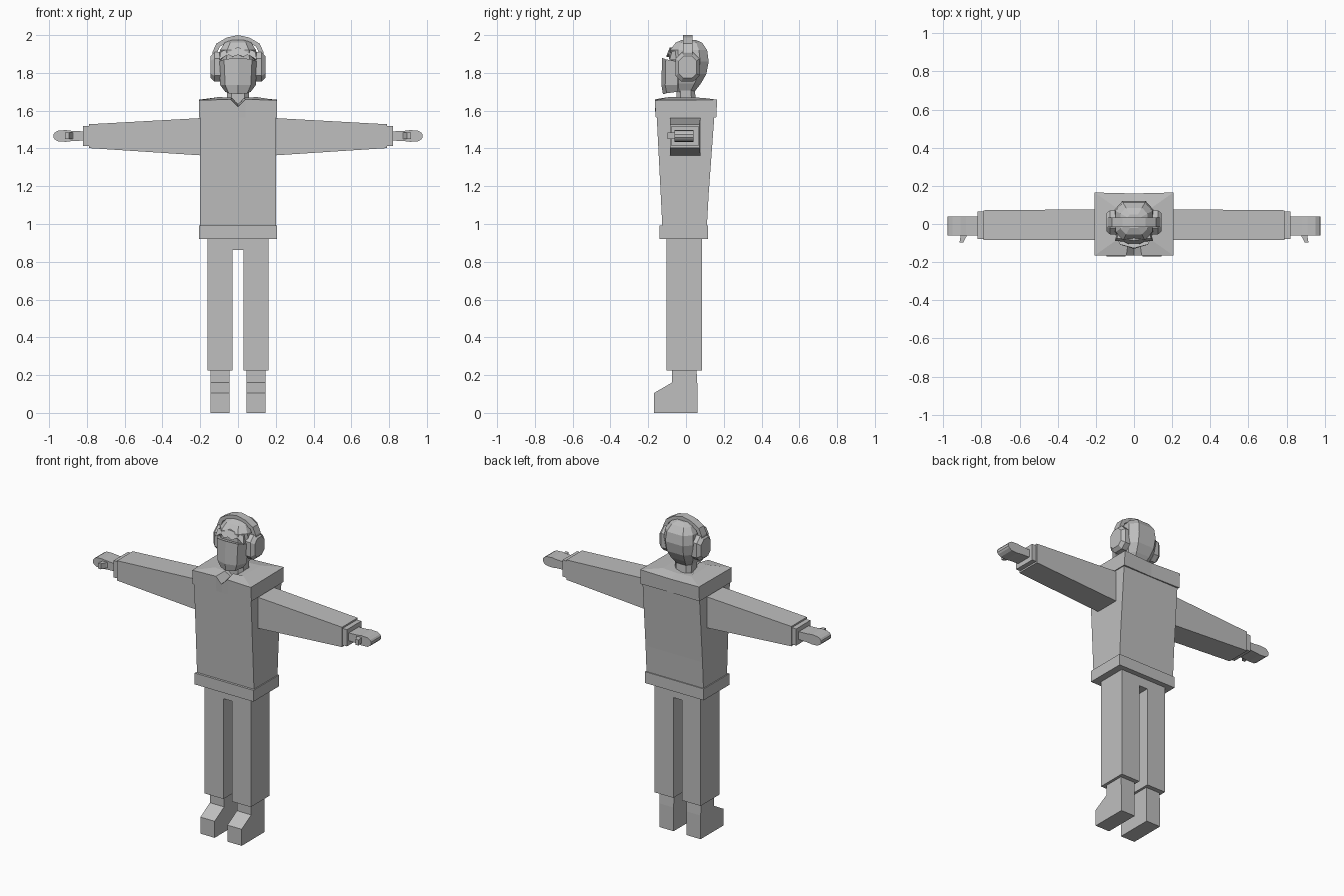
import bpy, bmesh

grey = bpy.data.materials.new("light_grey")
grey.diffuse_color = (0.52, 0.52, 0.52, 1)


def loft(name, rings):
    """Skin a stack of equal-length point rings and cap both ends."""
    bm = bmesh.new()
    vs = [[bm.verts.new(p) for p in r] for r in rings]
    n = len(rings[0])
    for a, b in zip(vs, vs[1:]):
        for i in range(n):
            j = (i + 1) % n
            bm.faces.new((a[i], a[j], b[j], b[i]))
    bm.faces.new(vs[0][::-1])
    bm.faces.new(vs[-1])
    bmesh.ops.recalc_face_normals(bm, faces=bm.faces)
    me = bpy.data.meshes.new(name)
    bm.to_mesh(me)
    bm.free()
    me.materials.append(grey)
    ob = bpy.data.objects.new(name, me)
    bpy.context.collection.objects.link(ob)
    return ob


def rect_z(w, y0, y1, z, cx=0):
    return [(cx - w, y0, z), (cx + w, y0, z), (cx + w, y1, z), (cx - w, y1, z)]


def rect_x(x, y0, y1, z0, z1):
    return [(x, y0, z0), (x, y1, z0), (x, y1, z1), (x, y0, z1)]


def oct_z(w, y0, y1, z):
    a, d = w * 0.6, (y1 - y0) * 0.22
    return [(-a, y0, z), (a, y0, z), (w, y0 + d, z), (w, y1 - d, z),
            (a, y1, z), (-a, y1, z), (-w, y1 - d, z), (-w, y0 + d, z)]


# Jacket body and hem
loft("torso", [rect_z(0.2, -0.125, 0.11, 0.98), rect_z(0.2, -0.134, 0.12, 1.16),
               rect_z(0.2, -0.155, 0.15, 1.57)])
loft("hem", [rect_z(0.206, -0.14, 0.117, 0.92), rect_z(0.206, -0.14, 0.117, 0.992)])

# Collar with a notch at the front, rising slightly to the neck
edge = [(-0.206, -0.165, 1.655), (-0.04, -0.165, 1.66), (0, -0.165, 1.62), (0.04, -0.165, 1.66),
        (0.206, -0.165, 1.655), (0.206, 0.165, 1.658), (0, 0.16, 1.652), (-0.206, 0.165, 1.658)]
inner = [(-0.1, -0.09, 1.672), (-0.03, -0.09, 1.668), (0, -0.07, 1.632), (0.03, -0.09, 1.668),
         (0.1, -0.09, 1.672), (0.1, 0.09, 1.668), (0, 0.09, 1.662), (-0.1, 0.09, 1.668)]
loft("collar", [[(x, y * 0.97, 1.565) for x, y, z in edge], edge, inner])

# Head, neck and face mask
loft("neck", [oct_z(0.055, -0.05, 0.055, 1.62), oct_z(0.06, -0.05, 0.045, 1.73)])
loft("head", [oct_z(*r) for r in [
    (0.055, -0.06, 0.045, 1.70), (0.08, -0.075, 0.08, 1.745), (0.096, -0.08, 0.108, 1.795),
    (0.102, -0.085, 0.12, 1.86), (0.096, -0.085, 0.112, 1.92),
    (0.07, -0.055, 0.085, 1.96), (0.035, -0.02, 0.05, 1.975)]])


def mask_ring(w, y, z, peak):
    return [(-w, -0.045, z), (-w * 0.72, y + 0.02, z + peak * 0.6), (0, y, z + peak),
            (w * 0.72, y + 0.02, z + peak * 0.6), (w, -0.045, z)]


loft("face_mask", [mask_ring(0.068, -0.122, 1.70, -0.013), mask_ring(0.094, -0.13, 1.735, 0),
                   mask_ring(0.103, -0.127, 1.86, 0.02)])

# Jagged fringe over the mask
fringe = [(-0.1, 1.868), (-0.055, 1.9), (-0.03, 1.885), (0, 1.895), (0.03, 1.885), (0.055, 1.9),
          (0.1, 1.868), (0.09, 1.915), (0, 1.935), (-0.09, 1.915)]
loft("fringe", [[(x, -0.112 + 2.5 * x * x + (z - 1.87) * 0.4, z) for x, z in fringe],
                [(x * 0.9, -0.05, z) for x, z in fringe]])

# Headphone band: an angular arch, swept along its path
outer = [(-0.14, 1.85), (-0.135, 1.91), (-0.115, 1.955), (-0.06, 1.987), (0, 2.0),
         (0.06, 1.987), (0.115, 1.955), (0.135, 1.91), (0.14, 1.85)]
band = []
for x, z in outer:
    xi, zi = x * 0.84, 1.85 + (z - 1.85) * 0.84
    band.append([(x, -0.015, z), (x, 0.035, z), (xi, 0.035, zi), (xi, -0.015, zi)])
loft("headphone_band", band)

boot_profile = [(-0.17, 0), (0.06, 0), (0.06, 0.15), (0.055, 0.24), (-0.075, 0.24),
                (-0.075, 0.16), (-0.17, 0.105)]
cup_profile = [(-0.055, 1.785), (-0.025, 1.755), (0.04, 1.755), (0.072, 1.785),
               (0.072, 1.875), (0.035, 1.91), (-0.02, 1.91), (-0.055, 1.875)]

for s, side in ((-1, "left"), (1, "right")):
    # Ear cups
    rings = []
    for x, k in ((0.09, 1), (0.125, 1), (0.145, 0.75)):
        rings.append([(s * x, 0.01 + (y - 0.01) * k, 1.83 + (z - 1.83) * k)
                      for y, z in cup_profile])
    loft(side + "_ear_cup", rings)

    # Sleeve and cuff
    loft(side + "_sleeve", [rect_x(s * 0.19, -0.085, 0.077, 1.363, 1.561),
                            rect_x(s * 0.79, -0.085, 0.072, 1.402, 1.528)])
    loft(side + "_cuff", [rect_x(s * 0.78, -0.078, 0.066, 1.412, 1.518),
                          rect_x(s * 0.82, -0.078, 0.066, 1.412, 1.518)])

    # Hand with rounded finger end
    loft(side + "_hand", [rect_x(s * x, -0.06, 0.04, 1.466 - h, 1.466 + h) for x, h in
                          ((0.81, 0.024), (0.88, 0.027), (0.91, 0.031), (0.952, 0.029),
                           (0.97, 0.018), (0.977, 0.008))])
    loft(side + "_thumb", [[(s * x, y, z) for x, z in
                            ((x0, 1.45), (x0 + w, 1.45), (x0 + w, 1.485), (x0, 1.485))]
                           for x0, w, y in ((0.865, 0.045, -0.05), (0.88, 0.03, -0.068),
                                            (0.895, 0.02, -0.098))][::-1])

    # Trouser leg and boot
    loft(side + "_trouser_leg", [rect_z(0.066, -0.103, 0.084, z, s * 0.096) for z in (0.225, 0.925)])
    loft(side + "_boot", [[(s * x, y, z) for y, z in boot_profile] for x in (0.045, 0.145)])

# Crotch panel between the legs
loft("crotch", [rect_z(0.032, -0.103, 0.084, 0.862), rect_z(0.032, -0.103, 0.084, 0.925)])
